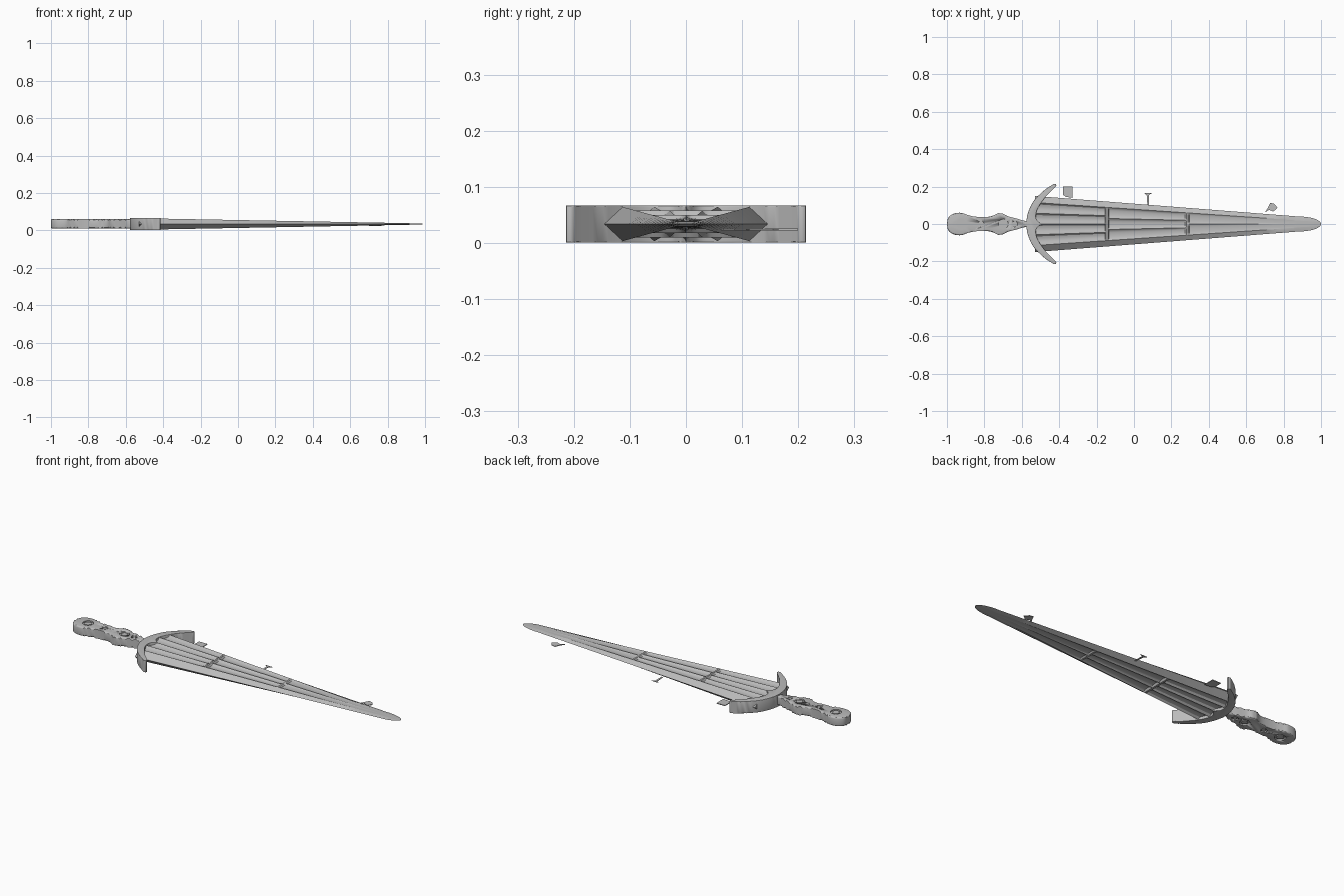
import bpy, bmesh, math
from mathutils import Vector

if "Cube" in bpy.data.objects:
    bpy.data.objects.remove(bpy.data.objects["Cube"])

MID = 0.034
steel = bpy.data.materials.new("grey steel")
steel.use_nodes = True
GREY = (0.5, 0.5, 0.5, 1)
steel.diffuse_color = GREY
steel.node_tree.nodes["Principled BSDF"].inputs["Base Color"].default_value = GREY


def finish(name, bm, angle=30):
    bmesh.ops.recalc_face_normals(bm, faces=bm.faces)
    mesh = bpy.data.meshes.new(name)
    bm.to_mesh(mesh)
    bm.free()
    mesh.materials.append(steel)
    ob = bpy.data.objects.new(name, mesh)
    bpy.context.collection.objects.link(ob)
    bpy.ops.object.select_all(action='DESELECT')
    ob.select_set(True)
    bpy.context.view_layer.objects.active = ob
    bpy.ops.object.shade_smooth_by_angle(angle=math.radians(angle))
    return ob


def smooth_path(pts, steps=5):
    """Catmull-Rom curve through the points."""
    p = [Vector(q) for q in pts]
    p = [2 * p[0] - p[1]] + p + [2 * p[-1] - p[-2]]
    out = []
    for a, b, c, d in zip(p, p[1:], p[2:], p[3:]):
        for i in range(steps):
            t = i / steps
            out.append(b + (c - a) * t / 2 + (a - 2.5 * b + 2 * c - d / 2) * t**2
                       + (1.5 * b - a / 2 - 1.5 * c + d / 2) * t**3)
    return out + [p[-2]]


def mirrored(half):
    """Close a half outline whose first and last points lie on y = 0."""
    return list(half) + [Vector((v[0], -v[1])) for v in half[-2:0:-1]]


def slab(name, outline, z0, z1, bevel=0.0):
    bm = bmesh.new()
    base = bm.faces.new([bm.verts.new((v[0], v[1], z0)) for v in outline])
    ext = bmesh.ops.extrude_face_region(bm, geom=[base])
    for v in ext["geom"]:
        if isinstance(v, bmesh.types.BMVert):
            v.co.z = z1
    if bevel:
        rims = [e for e in bm.edges if abs(e.verts[0].co.z - e.verts[1].co.z) < 1e-6]
        bmesh.ops.bevel(bm, geom=rims, offset=bevel, segments=3, profile=0.5, affect='EDGES')
    return finish(name, bm)


def disc(name, x, r, z0, z1):
    ring = [(x + r * math.cos(i * math.tau / 24), r * math.sin(i * math.tau / 24)) for i in range(24)]
    return slab(name, ring, z0, z1)


# Blade: bevelled edges, with four, three then two fullers on both faces
def edge_width(x):
    if x < 0.88:
        return 0.15 - (x + 0.53) * 0.078
    return 0.04 * math.sqrt(max(0, 1 - ((x - 0.88) / 0.12) ** 2))


def flat_width(x):
    return min(0.115 - (x + 0.53) * 0.068, edge_width(x) * 0.8)


COLS = 24
sections = []  # x, fuller count, fuller depth
for start, end, count in ((-0.53, -0.15, 4), (-0.14, 0.28, 3), (0.29, 0.86, 2)):
    sections.append((start, count, 0))
    for i in range(9):
        x = start + 0.006 + (end - start - 0.012) * i / 8
        sections.append((x, count, 0.45 * min(1, (0.95 - x) / 0.6)))
    sections.append((end, count, 0))
sections += [(0.88 + 0.119 * math.sin(i * math.pi / 16), 2, 0) for i in range(9)]

bm = bmesh.new()
rings = []
for x, count, depth in sections:
    high = 0.031 - (x + 0.53) * 0.0185
    if x > 0.88:
        high *= max(0.15, edge_width(x) / 0.04)
    top = []
    for c in range(COLS + 1):
        u = c / COLS
        t = (u * count) % 1
        scoop = math.sqrt(max(0, 1 - (2 * t - 1) ** 2))
        top.append((flat_width(x) * (2 * u - 1), high * (1 - depth * scoop)))
    w = edge_width(x)
    loop = [(-w, 0)] + top + [(w, 0)] + [(y, -z) for y, z in reversed(top)]
    rings.append([bm.verts.new((x, y, MID + z)) for y, z in loop])
for a, b in zip(rings, rings[1:]):
    for i in range(len(a)):
        j = (i + 1) % len(a)
        bm.faces.new((a[i], a[j], b[j], b[i]))
bm.faces.new(rings[0])
bm.faces.new(rings[-1])
finish("blade", bm, 28)

# Crescent guard with a small cusp on the inner middle
outer = smooth_path([(-0.577, 0), (-0.567, 0.06), (-0.535, 0.125), (-0.48, 0.18), (-0.43, 0.214)])
tip = smooth_path([(-0.43, 0.214), (-0.418, 0.213), (-0.416, 0.203), (-0.425, 0.194)], 3)
inner = smooth_path([(-0.425, 0.194), (-0.47, 0.148), (-0.505, 0.1), (-0.523, 0.06),
                     (-0.522, 0.025), (-0.495, 0)])
slab("guard", mirrored(outer + tip[1:] + inner[1:]), 0.001, 0.067, 0.002)

# Grip with a rounded pommel, a waist and a pointed swelling
pommel = smooth_path([(-1, 0), (-0.993, 0.033), (-0.965, 0.055), (-0.925, 0.06), (-0.895, 0.05),
                      (-0.86, 0.041), (-0.81, 0.037), (-0.765, 0.041), (-0.725, 0.058)])
neck = smooth_path([(-0.725, 0.058), (-0.7, 0.055), (-0.675, 0.042), (-0.63, 0.03),
                    (-0.59, 0.018), (-0.56, 0.017)], 4)
grip = slab("grip", mirrored(pommel + neck[1:] + [Vector((-0.56, 0))]), 0.01, 0.06, 0.008)

# Rivets sunk into round sockets on both faces
RIVETS = ((-0.922, 0.028), (-0.818, 0.016), (-0.698, 0.026), (-0.638, 0.015))
for x, r in RIVETS:
    for z in (0.002, 0.053):
        socket = disc("socket_cutter", x, r, z, z + 0.015)
        cut = grip.modifiers.new("socket", 'BOOLEAN')
        cut.object = socket
        cut.solver = 'EXACT'
        bpy.ops.object.select_all(action='DESELECT')
        bpy.context.view_layer.objects.active = grip
        bpy.ops.object.modifier_apply(modifier=cut.name)
        bpy.data.objects.remove(socket)
    disc("rivet", x, r * 0.65, 0.012, 0.058)

# Loose thin chips beside the blade
slab("square_chip", [(-0.38, 0.2), (-0.38, 0.157), (-0.365, 0.145), (-0.328, 0.14), (-0.328, 0.2)],
     0.022, 0.026)
slab("tee_chip", [(0.055, 0.165), (0.068, 0.155), (0.072, 0.1), (0.08, 0.1), (0.079, 0.155),
                  (0.098, 0.165)], 0.022, 0.025)
slab("leaf_chip", [(0.7, 0.062), (0.715, 0.085), (0.728, 0.113), (0.75, 0.108), (0.768, 0.086),
                   (0.745, 0.067), (0.722, 0.075)], 0.022, 0.025)
